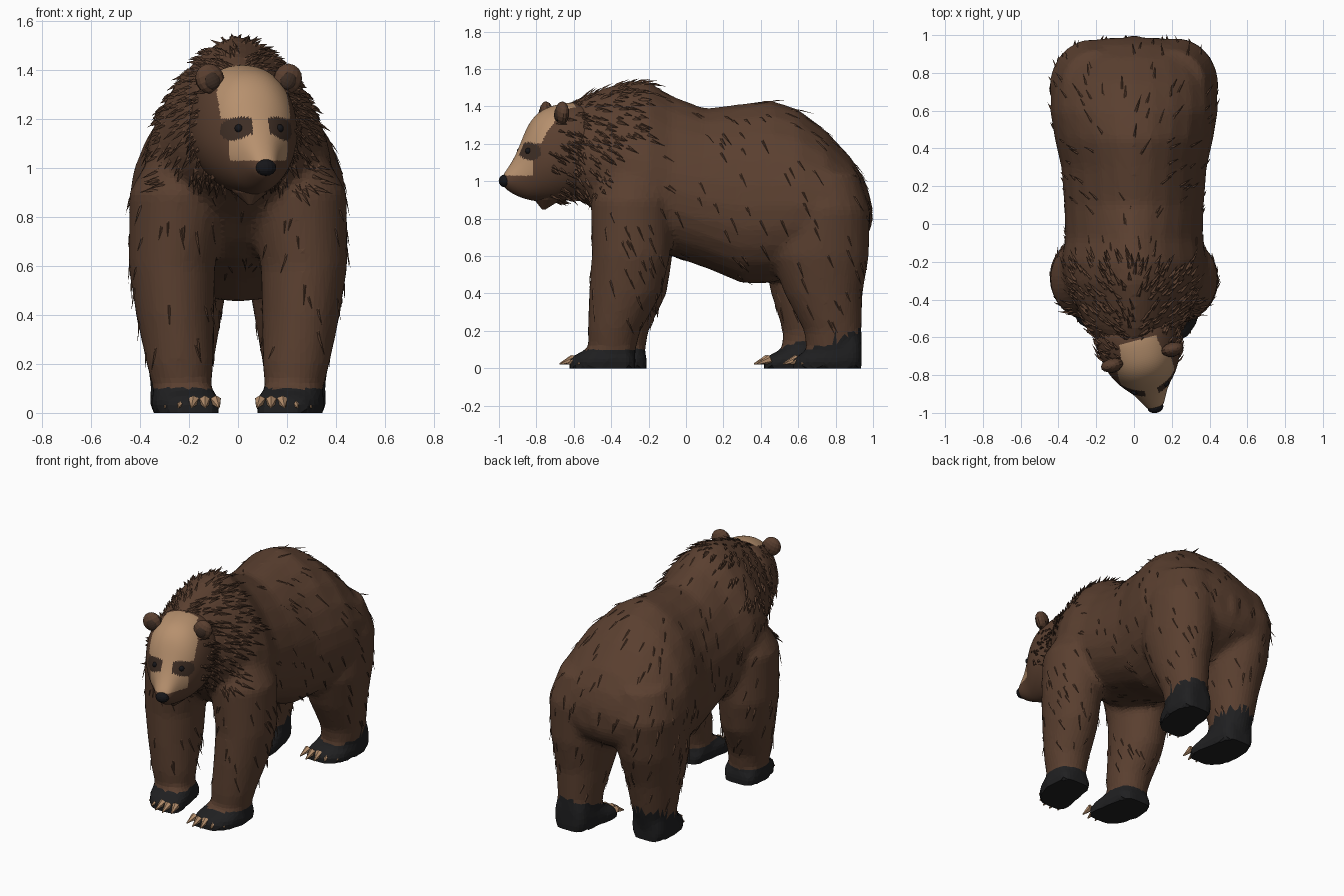
import bpy, bmesh, math, random
from mathutils import Matrix, Vector

random.seed(4)
if "Cube" in bpy.data.objects:
    bpy.data.objects.remove(bpy.data.objects["Cube"])


def material(name, r, g, b):
    m = bpy.data.materials.new(name)
    m.use_nodes = True
    m.diffuse_color = (r, g, b, 1)
    m.node_tree.nodes["Principled BSDF"].inputs["Base Color"].default_value = (r, g, b, 1)
    return m


FUR = material("brown_fur", .102, .05, .029)
DARK = material("dark_fur", .048, .027, .018)
TAN = material("tan_fur", .47, .28, .155)
PAW = material("paw_charcoal", .014, .014, .015)
BLACK = material("nose_black", .008, .008, .01)
CLAW = material("claw_tan", .44, .26, .145)


def power(v, p):
    return math.copysign(abs(v) ** p, v)


def ring_y(y, x, low, high, half, mid=.42, top=1.1, bottom=.9, n=24):
    """Egg-shaped cross-section standing across the y axis."""
    z0 = low + (high - low) * mid
    pts = []
    for i in range(n):
        a = math.tau * i / n
        c, s = math.cos(a), math.sin(a)
        p, h = (top, high - z0) if s > 0 else (bottom, z0 - low)
        pts.append((x + half * power(c, p), y, z0 + h * power(s, p)))
    return pts


def ring_z(z, x, y, hx, hy, n=20):
    """Oval cross-section lying across the z axis."""
    angles = [math.tau * i / n for i in range(n)]
    return [(x + hx * math.cos(a), y + hy * math.sin(a), z) for a in angles]


def loft(bm, rings):
    loops = [[bm.verts.new(p) for p in r] for r in rings]
    for a, b in zip(loops, loops[1:]):
        for i in range(len(a)):
            j = (i + 1) % len(a)
            bm.faces.new((a[i], a[j], b[j], b[i]))
    bm.faces.new(loops[0])
    bm.faces.new(loops[-1])


def finish(bm, name, *mats):
    bmesh.ops.recalc_face_normals(bm, faces=bm.faces)
    me = bpy.data.meshes.new(name)
    bm.to_mesh(me)
    bm.free()
    for m in mats:
        me.materials.append(m)
    ob = bpy.data.objects.new(name, me)
    bpy.context.collection.objects.link(ob)
    return ob


def bake(ob, *mats):
    """Replace the mesh by its modified result."""
    bpy.context.view_layer.update()
    graph = bpy.context.evaluated_depsgraph_get()
    me = bpy.data.meshes.new_from_object(ob.evaluated_get(graph))
    ob.modifiers.clear()
    ob.data = me
    me.materials.clear()
    for m in mats:
        me.materials.append(m)


def ball(name, mat, matrix, size):
    bm = bmesh.new()
    bmesh.ops.create_uvsphere(bm, u_segments=14, v_segments=8, radius=1,
                              matrix=matrix @ Matrix.Diagonal((*size, 1)))
    return finish(bm, name, mat)


# Trunk: y, underside, back line, half width
TRUNK = [(-.66, .93, 1.39, .17), (-.55, .89, 1.46, .25), (-.42, .79, 1.505, .31),
         (-.31, .69, 1.54, .365), (-.2, .63, 1.535, .385), (-.08, .6, 1.46, .365),
         (.1, .54, 1.39, .37), (.3, .455, 1.415, .385), (.45, .455, 1.435, .42),
         (.6, .5, 1.385, .445), (.75, .55, 1.27, .435), (.88, .62, 1.13, .375),
         (.95, .67, 1.02, .285), (.985, .74, .92, .15)]
# Legs: z, x, y, half width, half depth
FORELEG = [(1.14, .19, -.27, .12, .13), (.9, .24, -.29, .205, .22), (.6, .27, -.295, .178, .21),
           (.4, .257, -.325, .16, .195), (.2, .237, -.385, .138, .142), (.05, .225, -.4, .11, .12)]
HINDLEG = [(1.05, .2, .72, .18, .2), (.85, .22, .735, .228, .25), (.6, .235, .715, .205, .265),
           (.4, .235, .735, .17, .21), (.2, .235, .785, .135, .155), (.05, .235, .79, .115, .14)]
# Paws: fraction from heel to toe, height, half width, inward shift
FOREPAW = [(0, .07, .08, 0), (.12, .12, .12, 0), (.5, .13, .135, .005), (.74, .1, .13, .025),
           (.9, .075, .11, .042), (1, .045, .07, .055)]
HINDPAW = [(0, .18, .08, 0), (.1, .22, .115, 0), (.45, .15, .132, .005), (.74, .1, .13, .025),
           (.9, .075, .11, .042), (1, .045, .07, .055)]
# leg, paw, heel, toe, stride of the -x leg
LIMBS = [("front", FORELEG, FOREPAW, -.27, -.625, .06), ("hind", HINDLEG, HINDPAW, .94, .57, -.155)]

bm = bmesh.new()
loft(bm, [ring_y(y, 0, a, b, w, top=1.25 if y < 0 else 1.1) for y, a, b, w in TRUNK])
# Stub tail
loft(bm, [ring_z(z, 0, .955, .055 * k, .045 * k) for z, k in ((.7, .4), (.78, 1), (.86, 1), (.94, .5))])
for label, leg, paw, heel, toe, stride in LIMBS:
    for side in (1, -1):
        step = stride if side < 0 else 0
        loft(bm, [ring_z(z, side * x, y + step * max(0, 1 - z / .9) ** 1.3, hx, hy)
                  for z, x, y, hx, hy in leg])
        px = side * leg[-1][1]
        loft(bm, [ring_y(heel + (toe - heel) * t + step, px - side * inward, -.01, h, w, .4, .8, .5)
                  for t, h, w, inward in paw])
        # Claws fan round the toes, the outer ones set back
        cb = bmesh.new()
        for k in range(-2, 3):
            place = Matrix.Translation((px + side * (k * .05 - .04),
                                        toe + step - .016 + .012 * (k + .8) ** 2, .036))
            turn = Matrix.Rotation(side * (k + .8) * .15, 4, 'Z') @ Matrix.Rotation(math.pi / 2 + .35, 4, 'X')
            bmesh.ops.create_cone(cb, cap_ends=True, segments=6, radius1=.024, radius2=.004,
                                  depth=.075, matrix=place @ turn)
        finish(cb, f"{label}_claws_{'left' if side > 0 else 'right'}", CLAW)

# Fuse trunk and limbs into one faceted skin
body = finish(bm, "body", FUR)
mod = body.modifiers.new("fuse", 'REMESH')
mod.mode, mod.voxel_size = 'VOXEL', .022
mod = body.modifiers.new("soften", 'SMOOTH')
mod.factor, mod.iterations = .5, 6
body.modifiers.new("facet", 'DECIMATE').ratio = .3
bake(body, FUR, PAW)
for v in body.data.vertices:
    if v.co.z < .016:
        v.co.z = 0
for p in body.data.polygons:
    c = p.center
    heel = .94 if c.x > 0 else .785
    limit = .1 if c.y < 0 else .1 + .35 * max(0, c.y - heel + .3)
    p.material_index = int(c.z < limit)
    p.use_smooth = False

# Head, turned slightly to its left
TURN = Matrix.Translation((.005, -.56, 0)) @ Matrix.Rotation(.26, 4, 'Z') @ Matrix.Translation((0, .55, 0))
HEAD = [(-.985, .975, 1.03, .035), (-.95, .945, 1.075, .058), (-.905, .92, 1.145, .08),
        (-.865, .905, 1.24, .11), (-.825, .895, 1.33, .15), (-.76, .885, 1.39, .19),
        (-.68, .885, 1.415, .215), (-.58, .9, 1.43, .225), (-.5, .95, 1.4, .2)]
bm = bmesh.new()
loft(bm, [ring_y(y, 0, a, b, w, .48, .92, 1.05) for y, a, b, w in HEAD])
head = finish(bm, "head", FUR)
head.modifiers.new("refine", 'SUBSURF').levels = 3
bake(head, FUR, TAN, DARK)
for p in head.data.polygons:
    u, y, z = abs(p.center.x), p.center.y, p.center.z
    brow = z > 1.2 and y < -.61 and u < .148 - max(0, z - 1.31) * .55
    muzzle = y < -.85 and z > 1.03
    socket = u > .035 and math.hypot(y + .86, z - 1.16) < .048
    p.material_index = 2 if socket else 1 if brow or muzzle else 0
    p.use_smooth = False
head.data.transform(TURN)

# Nose, eyes and ears
ball("nose", BLACK, TURN @ Matrix.Translation((0, -.973, 1.002)), (.043, .032, .034))
for side, label in ((1, "left"), (-1, "right")):
    ball(f"eye_{label}", BLACK, TURN @ Matrix.Translation((side * .086, -.866, 1.162)), (.017, .017, .017))
    ear = TURN @ Matrix.Translation((side * .165, -.7, 1.365)) @ Matrix.Rotation(side * .45, 4, 'Y')
    ball(f"ear_{label}", FUR, ear, (.06, .036, .062))
    ball(f"inner_ear_{label}", DARK, ear @ Matrix.Translation((0, -.024, -.008)), (.034, .017, .038))

# Throat tuft
bm = bmesh.new()
loft(bm, [ring_z(z, .05, y, w, w) for z, y, w in ((.96, -.7, .12), (.9, -.74, .07), (.85, -.76, .01))])
finish(bm, "throat_tuft", FUR)


def tufts(ob, name, count, weight, length, lift, spread):
    """Scatter pointed locks of fur that lie along the skin."""
    polys = list(ob.data.polygons)
    weights = [p.area * weight(p) for p in polys]
    bm = bmesh.new()
    for p in random.choices(polys, weights, k=count):
        c, n = p.center, p.normal
        ruff = c.y < -.1 and c.z > .9
        flow = Vector((random.uniform(-.25, .25), 1 if ruff else .45, -.7 if ruff else -1))
        d = (flow - n * flow.dot(n)).normalized()
        s = n.cross(d) * length * spread * random.uniform(.7, 1.1)
        size = length * random.uniform(.6, 1.2)
        root = c - n * .006
        v = [bm.verts.new(q) for q in (root - s, root + s, c + d * size * .4 + n * lift * .7,
                                       c + d * size + n * lift)]
        for f in ((0, 1, 2), (1, 3, 2), (3, 0, 2), (0, 3, 1)):
            bm.faces.new([v[i] for i in f])
    finish(bm, name, FUR)


def on_ruff(p):
    x, y, z = p.center
    return -.66 < y < -.2 and z > .92 and abs(x) < .33


tufts(body, "neck_ruff", 420, lambda p: float(on_ruff(p)), .09, .015, .18)
tufts(body, "coat_tufts", 320, lambda p: float(p.center.z > .25 and not on_ruff(p)), .12, .006, .1)
tufts(head, "cheek_ruff", 150,
      lambda p: float(p.material_index == 0 and -.74 < p.center.y < -.55), .075, .018, .18)
